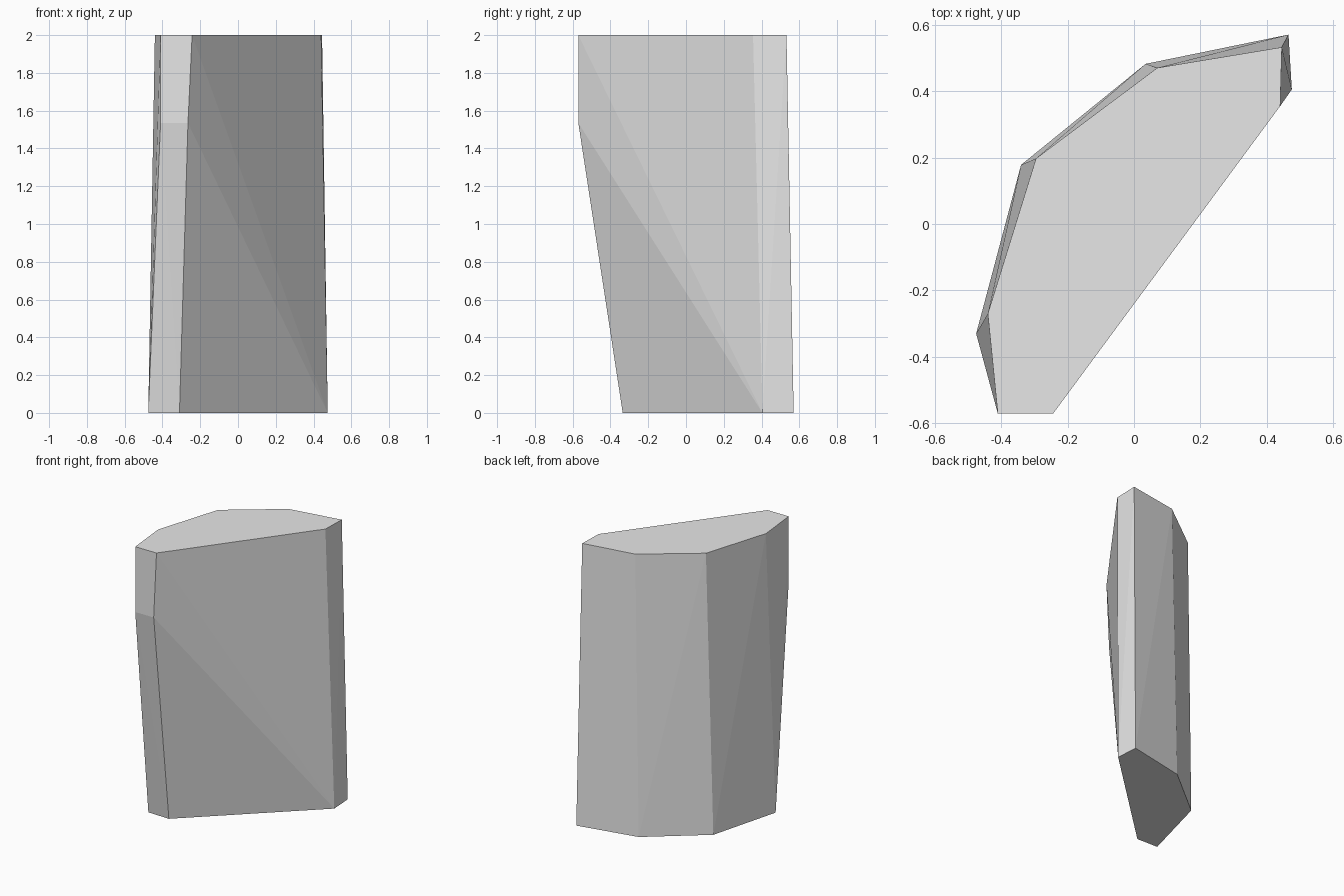
import bpy
import bmesh

cube = bpy.data.objects.get("Cube")
if cube:
    bpy.data.objects.remove(cube, do_unlink=True)

# One plain grey for the whole slab
GREY = (0.8, 0.8, 0.8, 1.0)
stone_grey = bpy.data.materials.new("stone_grey")
stone_grey.use_nodes = True
stone_grey.diffuse_color = GREY
stone_grey.node_tree.nodes["Principled BSDF"].inputs["Base Color"].default_value = GREY

# Outlines of the faceted slab, keyed by height
base_outline = [(-0.475, -0.33), (-0.31, -0.335), (0.475, 0.405),
                (0.465, 0.57), (0.035, 0.482), (-0.34, 0.178)]
nose_break = [(-0.41, -0.57), (-0.265, -0.57)]
top_outline = [(-0.41, -0.57), (-0.243, -0.57), (0.44, 0.355), (0.445, 0.532),
               (0.07, 0.47), (-0.295, 0.197), (-0.44, -0.27)]
rings = {0.0: base_outline, 1.535: nose_break, 2.0: top_outline}

# Wrap the outlines in a convex skin, then merge flat neighbours
bm = bmesh.new()
for height, outline in rings.items():
    for x, y in outline:
        bm.verts.new((x, y, height))
bmesh.ops.convex_hull(bm, input=bm.verts[:])
bmesh.ops.dissolve_limit(bm, angle_limit=0.002, verts=bm.verts[:], edges=bm.edges[:])
bmesh.ops.recalc_face_normals(bm, faces=bm.faces[:])

mesh = bpy.data.meshes.new("stone_slab")
bm.to_mesh(mesh)
bm.free()
mesh.materials.append(stone_grey)
slab = bpy.data.objects.new("stone_slab", mesh)
bpy.context.collection.objects.link(slab)
